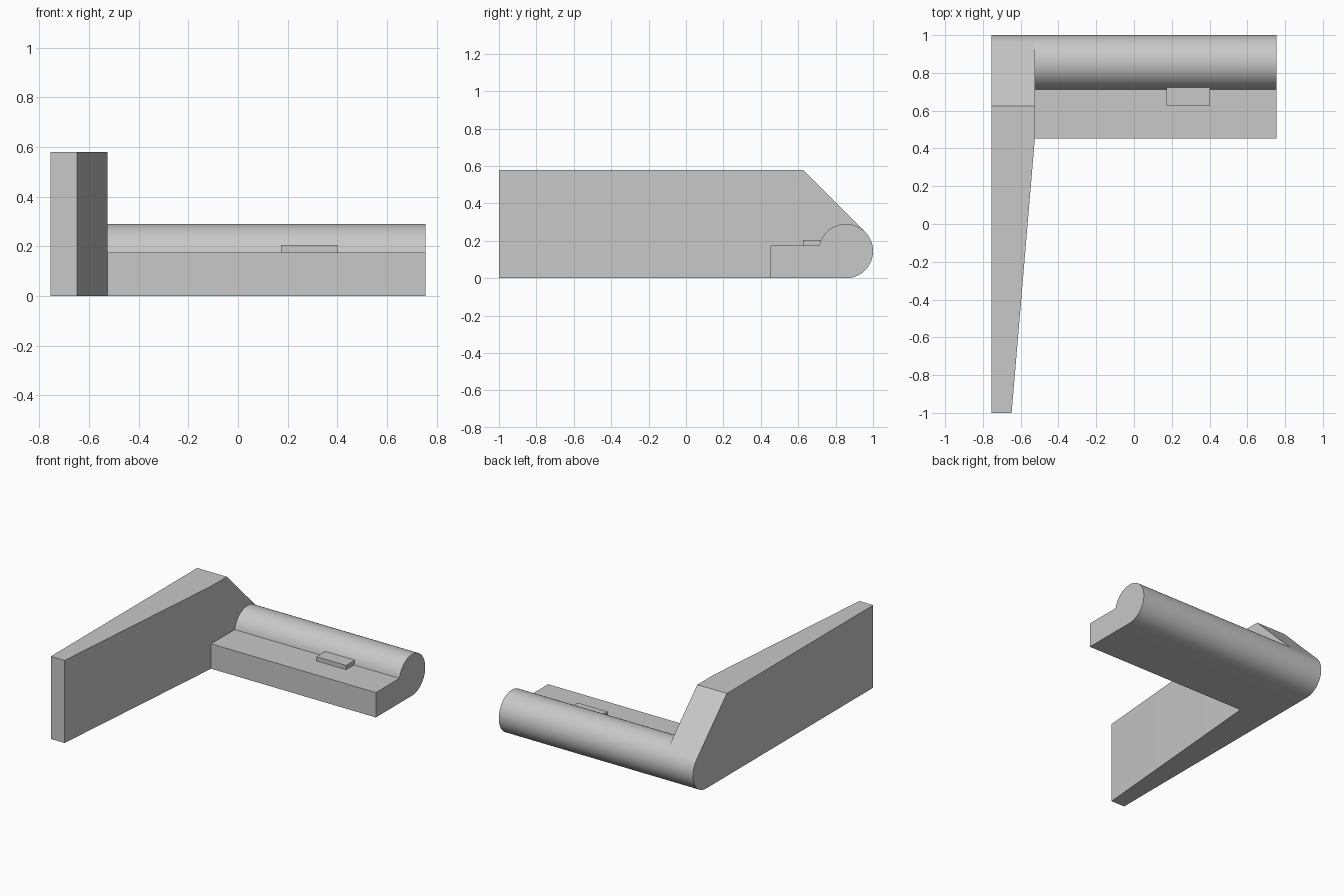
import bpy
import bmesh
from math import sin, cos, asin, pi, radians

cube = bpy.data.objects.get("Cube")
if cube:
    bpy.data.objects.remove(cube, do_unlink=True)

# Main dimensions
X_OUT, X_IN, X_END = -0.755, -0.525, 0.755
FRONT, BAR_FRONT = -1.0, 0.452
WALL_TOP, LEDGE_TOP = 0.58, 0.175
R = 0.145
CY, CZ = 1.0 - R, R

grey = bpy.data.materials.new("plain grey")
grey.use_nodes = True
colour = (0.58, 0.58, 0.58, 1.0)
grey.diffuse_color = colour
grey.node_tree.nodes["Principled BSDF"].inputs["Base Color"].default_value = colour


def arc(start, end, steps):
    """Points (y, z) on the round back edge."""
    angles = [start + (end - start) * i / steps for i in range(steps + 1)]
    return [(CY + R * cos(a), CZ + R * sin(a)) for a in angles]


def extrude_profile(profile, x0, x1):
    """Extrude a (y, z) outline along x into a closed bmesh."""
    bm = bmesh.new()
    face = bm.faces.new([bm.verts.new((x0, y, z)) for y, z in profile])
    result = bmesh.ops.extrude_face_region(bm, geom=[face], use_keep_orig=True)
    moved = [g for g in result["geom"] if isinstance(g, bmesh.types.BMVert)]
    bmesh.ops.translate(bm, verts=moved, vec=(x1 - x0, 0, 0))
    bmesh.ops.recalc_face_normals(bm, faces=bm.faces)
    return bm


def finish(name, bm):
    mesh = bpy.data.meshes.new(name)
    bm.to_mesh(mesh)
    bm.free()
    mesh.materials.append(grey)
    obj = bpy.data.objects.new(name, mesh)
    bpy.context.collection.objects.link(obj)
    bpy.ops.object.select_all(action="DESELECT")
    obj.select_set(True)
    bpy.context.view_layer.objects.active = obj
    bpy.ops.object.shade_smooth_by_angle(angle=radians(30))
    return obj


# Tall side wall: sloped back running tangent into the round edge
slope_y = CY + R * 2 ** 0.5 - (WALL_TOP - CZ)
wall = [(FRONT, 0), (FRONT, WALL_TOP), (slope_y, WALL_TOP)]
wall += arc(pi / 4, -pi / 2, 30)
bm = extrude_profile(wall, X_OUT, X_IN)
# Taper the inner side toward the front, starting at the bar
bmesh.ops.bisect_plane(bm, geom=bm.verts[:] + bm.edges[:] + bm.faces[:],
                       plane_co=(0, BAR_FRONT, 0), plane_no=(0, 1, 0))
for v in bm.verts:
    if v.co.y < FRONT + 0.01 and v.co.x > X_IN - 0.01:
        v.co.x = -0.648
finish("side_wall", bm)

# Low bar: flat ledge in front of a rounded back roll
ledge = [(BAR_FRONT, 0), (BAR_FRONT, LEDGE_TOP)]
ledge += arc(pi - asin((LEDGE_TOP - CZ) / R), -pi / 2, 56)
finish("rounded_bar", extrude_profile(ledge, X_IN, X_END))

# Small raised tab on the ledge, tucked into the roll
tab = [(0.625, LEDGE_TOP), (0.625, 0.205), (0.74, 0.205), (0.74, LEDGE_TOP)]
finish("ledge_tab", extrude_profile(tab, 0.173, 0.403))
